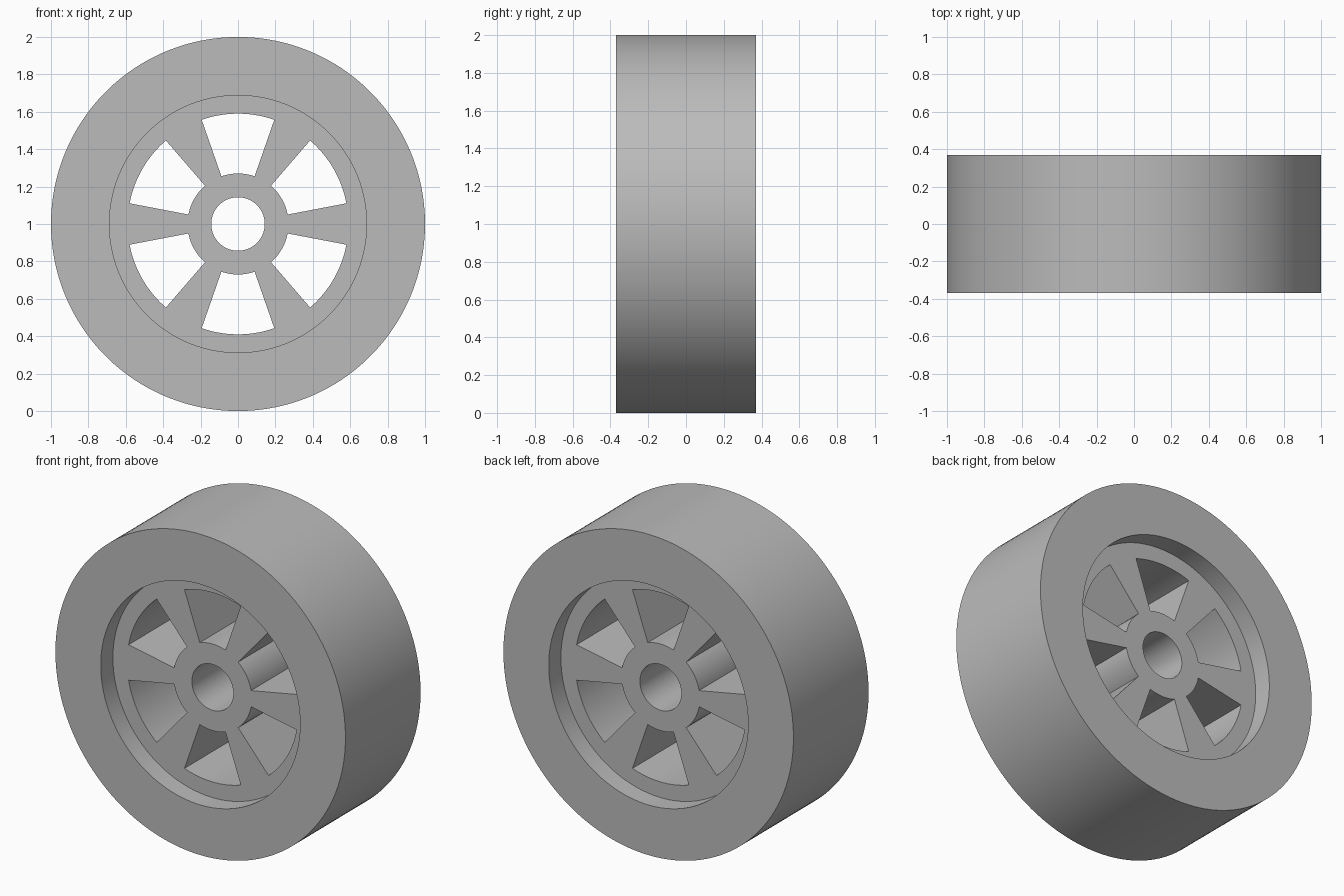
import bpy, bmesh, math

cube = bpy.data.objects.get("Cube")
if cube:
    bpy.data.objects.remove(cube, do_unlink=True)

grey = bpy.data.materials.new("plain_grey")
grey.use_nodes = True
colour = (0.5, 0.5, 0.5, 1.0)
grey.diffuse_color = colour
grey.node_tree.nodes["Principled BSDF"].inputs["Base Color"].default_value = colour

SPOKES = 6
HALF_WINDOW = math.radians(19.2)
WINDOW_STEPS, SPOKE_STEPS = 16, 9
RADIUS = 1.0

# Angles around the wheel, each flagged when the step after it is a window
steps = []
sector = math.tau / SPOKES
for s in range(SPOKES):
    start = (s + 0.5) * sector - HALF_WINDOW
    for i in range(WINDOW_STEPS):
        steps.append((start + 2 * HALF_WINDOW * i / WINDOW_STEPS, True))
    for i in range(SPOKE_STEPS):
        gap = sector - 2 * HALF_WINDOW
        steps.append((start + 2 * HALF_WINDOW + gap * i / SPOKE_STEPS, False))


def disc(name, radii, width, open_band=None):
    """Flat ring of concentric bands, thickened along y; one band may hold windows."""
    bm = bmesh.new()
    rings = [[bm.verts.new((r * math.cos(a), 0, r * math.sin(a))) for a, _ in steps]
             for r in radii]
    for band in range(len(radii) - 1):
        inner, outer = rings[band], rings[band + 1]
        for i, (_, window) in enumerate(steps):
            if window and band == open_band:
                continue
            j = (i + 1) % len(steps)
            bm.faces.new((inner[i], outer[i], outer[j], inner[j]))
    bmesh.ops.recalc_face_normals(bm, faces=bm.faces)
    mesh = bpy.data.meshes.new(name)
    bm.to_mesh(mesh)
    bm.free()
    mesh.materials.append(grey)
    ob = bpy.data.objects.new(name, mesh)
    bpy.context.collection.objects.link(ob)
    ob.location.z = RADIUS

    bpy.ops.object.select_all(action="DESELECT")
    ob.select_set(True)
    bpy.context.view_layer.objects.active = ob
    solid = ob.modifiers.new("thickness", "SOLIDIFY")
    solid.thickness = width
    solid.offset = 0
    bpy.ops.object.modifier_apply(modifier=solid.name)
    bpy.ops.object.shade_smooth_by_angle(angle=math.radians(30))
    return ob


# Wide outer tyre
disc("tyre", [0.6875, RADIUS], 0.74)

# Recessed wheel: hub with axle hole, spokes between windows, and rim tucked into the tyre
disc("spoked_wheel", [0.143, 0.27, 0.59, 0.695], 0.50, open_band=1)
